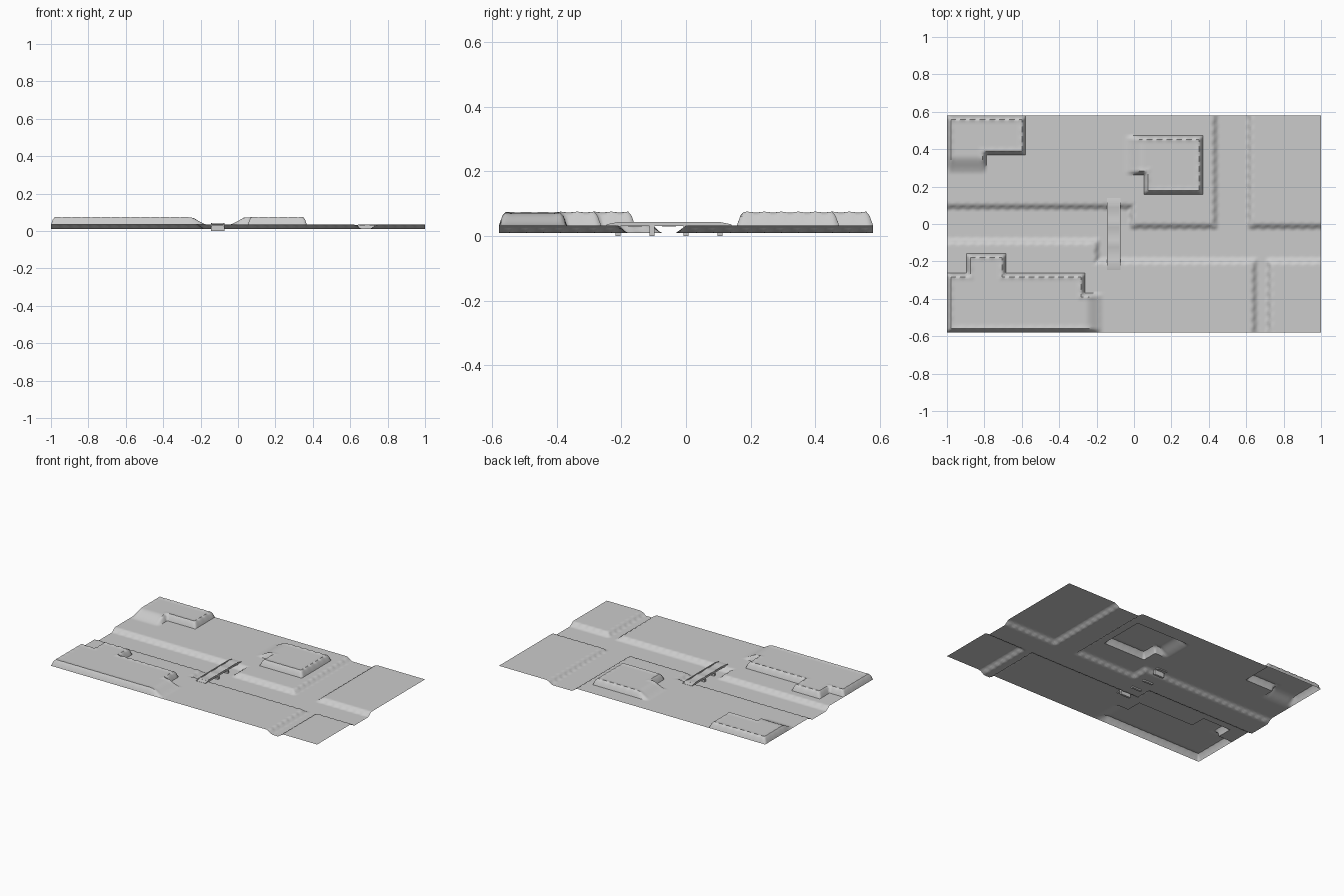
import bpy
import bmesh
import math
from mathutils import Matrix

if "Cube" in bpy.data.objects:
    bpy.data.objects.remove(bpy.data.objects["Cube"])

# Tile layout: 19 x 11 square tiles, rectangles below are in tile units
COLS, ROWS, DIV = 19, 11, 10
TILE = 2 / COLS
BED, GROUND, RIM, TOP = 0.009, 0.033, 0.041, 0.037

RIVER = [(-2, 4.5, 9.5, 6.5), (7.5, 3.5, 21, 5.5),
         (13.5, 3.5, 15.5, 13), (15.5, -2, 16.5, 5.5)]

# Each plateau: rectangles and a ramp (axis, foot, head)
PLATEAUS = [
    ([(10, 7, 13, 10), (9, 8, 13, 10)], (0, 9, 10)),
    ([(0, 0, 7, 3), (1, 0, 3, 4), (0, 0, 8, 2)], (0, 8, 7)),
    ([(0, 9, 4, 11), (0, 8, 2, 11)], (1, 8, 9)),
]


def smooth(a, b, v):
    t = min(1, max(0, (v - a) / (b - a)))
    return t * t * (3 - 2 * t)


def depth(rects, u, v):
    """Distance inside a union of rectangles, negative outside."""
    return max(min(u - a, c - u, v - b, d - v) for a, b, c, d in rects)


def ripple(u, v):
    return math.sin(4 * math.pi * u + 1) * math.sin(4 * math.pi * v + 1)


def height(u, v):
    wave = ripple(u, v)
    d = depth(RIVER, u, v)
    z = GROUND + (BED - GROUND) * smooth(-0.05, 0.3, d + 0.04 * wave)
    for rects, (axis, foot, head) in PLATEAUS:
        d = depth(rects, u, v)
        if d > 0.001:
            climb = smooth(foot, head, (u, v)[axis]) if head > foot else \
                1 - smooth(head, foot, (u, v)[axis])
            edge = min(1, d / 0.14)
            blend = smooth(0.15, 0.4, d)
            lip = RIM + 0.002 * wave
            z += climb * edge * (lip + (TOP - lip) * blend)
    return z


def finish(bm, name, angle=35):
    mesh = bpy.data.meshes.new(name)
    bm.to_mesh(mesh)
    bm.free()
    obj = bpy.data.objects.new(name, mesh)
    bpy.context.collection.objects.link(obj)
    bpy.ops.object.select_all(action='DESELECT')
    obj.select_set(True)
    bpy.context.view_layer.objects.active = obj
    bpy.ops.object.shade_smooth_by_angle(angle=math.radians(angle))
    return obj


def add_box(bm, centre, size):
    bmesh.ops.create_cube(bm, size=1, matrix=Matrix.Translation(centre)
                          @ Matrix.Diagonal((*size, 1)))


def add_strip(bm, profile, x, width, thick):
    """Side profile in y and z, given thickness and extruded along x."""
    outline = profile + [(y, z - thick) for y, z in reversed(profile)]
    face = bm.faces.new([bm.verts.new((x - width / 2, y, z)) for y, z in outline])
    ext = bmesh.ops.extrude_face_region(bm, geom=[face])
    verts = [g for g in ext["geom"] if isinstance(g, bmesh.types.BMVert)]
    bmesh.ops.translate(bm, verts=verts, vec=(width, 0, 0))
    bmesh.ops.recalc_face_normals(bm, faces=bm.faces)


# Terrain: one open surface with river banks, plateaus and ramps
bm = bmesh.new()
bmesh.ops.create_grid(bm, x_segments=COLS * DIV, y_segments=ROWS * DIV, size=1)
for vert in bm.verts:
    vert.co.y *= ROWS / COLS
    u = (vert.co.x + 1) / TILE
    v = vert.co.y / TILE + ROWS / 2
    vert.co.z = height(u, v)
finish(bm, "terrain", 50)

# Footbridge across the river
BRIDGE_X, WIDTH = -0.108, 0.072
PIERS = [(k - 2) * TILE for k in range(4)]
START, END = PIERS[0] - 0.035, PIERS[-1] + 0.035

# Deck planks sag gently between the piers
deck = [(START, 0.034)]
for y in PIERS[:-1]:
    deck += [(y + TILE * k / 6, 0.041 - 0.005 * math.sin(math.pi * k / 6))
             for k in range(6)]
deck += [(PIERS[-1], 0.041), (END, 0.034)]
bm = bmesh.new()
add_strip(bm, deck, BRIDGE_X, WIDTH - 0.01, 0.007)
finish(bm, "bridge_deck")

# Side rails
rail = [(START, 0.036), (PIERS[0], 0.043), (PIERS[-1], 0.043), (END, 0.036)]
bm = bmesh.new()
for side in (-1, 1):
    add_strip(bm, rail, BRIDGE_X + side * (WIDTH / 2 - 0.003), 0.006, 0.012)
finish(bm, "bridge_rails")

# Piers standing in the river bed
bm = bmesh.new()
for y in PIERS:
    add_box(bm, (BRIDGE_X, y, 0.02), (WIDTH, 0.014, 0.04))
finish(bm, "bridge_piers")
